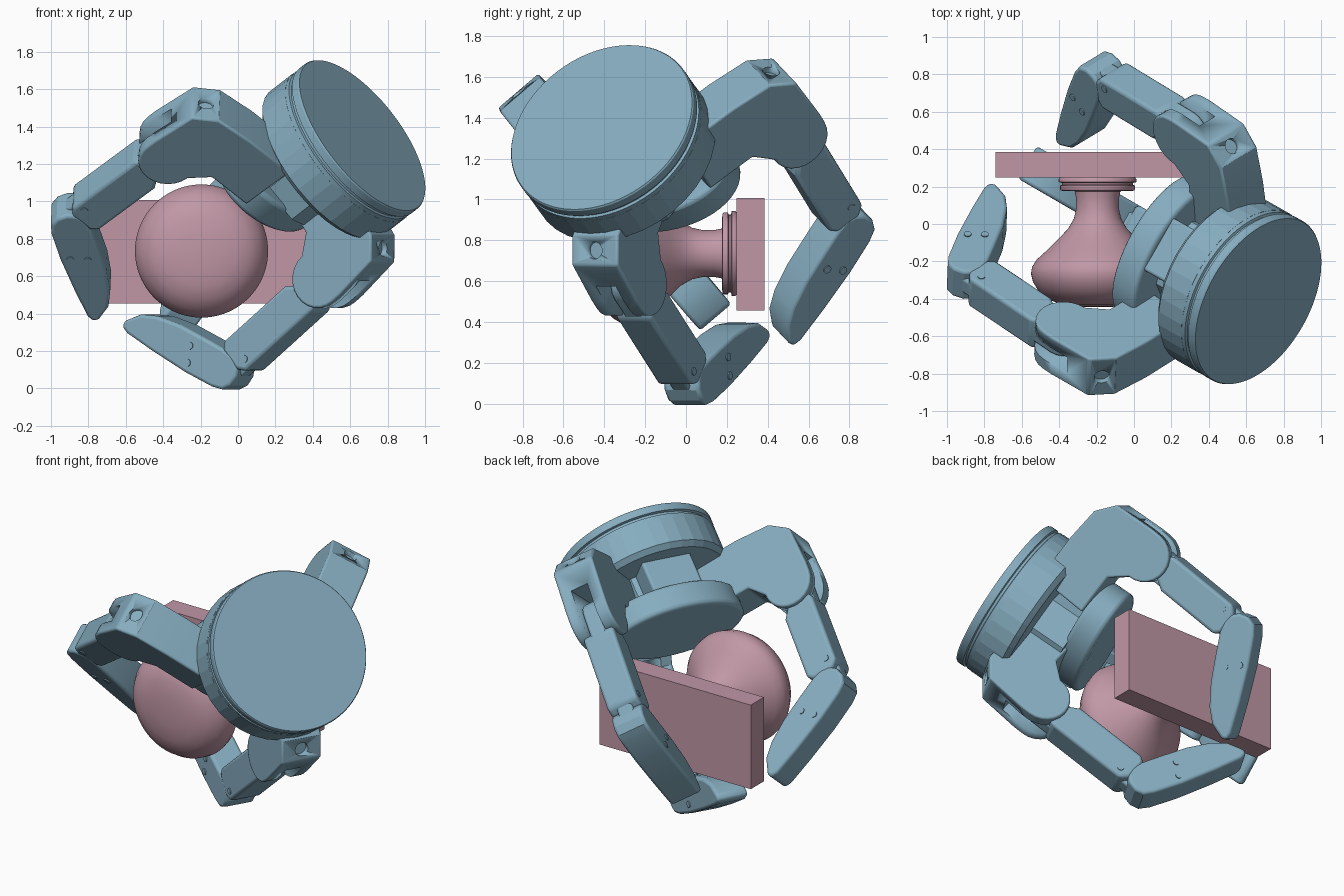
import bpy, bmesh
from math import sin, cos, pi, radians
from mathutils import Vector, Matrix

if "Cube" in bpy.data.objects:
    bpy.data.objects.remove(bpy.data.objects["Cube"])


def material(name, col):
    m = bpy.data.materials.new(name)
    m.diffuse_color = (*col, 1)
    m.use_nodes = True
    m.node_tree.nodes["Principled BSDF"].inputs["Base Color"].default_value = m.diffuse_color
    return m


BLUE = material("blue_metal", (0.24, 0.42, 0.53))
PINK = material("pink_knob", (0.53, 0.31, 0.38))


def frame(origin, x, y):
    """Matrix with local x, y (made orthogonal) and z = x cross y."""
    y = Vector(y).normalized()
    x = Vector(x)
    x = (x - y * x.dot(y)).normalized()
    m = Matrix((x, y, x.cross(y))).transposed().to_4x4()
    m.translation = origin
    return m


def finish(name, bm, matrix, mat, bevel=0, smooth=30):
    bmesh.ops.recalc_face_normals(bm, faces=bm.faces)
    me = bpy.data.meshes.new(name)
    bm.to_mesh(me)
    bm.free()
    ob = bpy.data.objects.new(name, me)
    bpy.context.collection.objects.link(ob)
    ob.matrix_world = matrix
    me.materials.append(mat)
    if smooth:
        bpy.ops.object.select_all(action='DESELECT')
        ob.select_set(True)
        bpy.context.view_layer.objects.active = ob
        bpy.ops.object.shade_smooth_by_angle(angle=radians(smooth))
    if bevel:
        b = ob.modifiers.new("bevel", 'BEVEL')
        b.width, b.segments, b.limit_method = bevel, 3, 'ANGLE'
        b.angle_limit = radians(40)
    return ob


def prism(name, pts, z0, z1, matrix, mat=BLUE, bevel=0.015):
    bm = bmesh.new()
    f = bm.faces.new([bm.verts.new((p[0], p[1], z0)) for p in pts])
    ext = bmesh.ops.extrude_face_region(bm, geom=[f])
    vs = [g for g in ext['geom'] if isinstance(g, bmesh.types.BMVert)]
    bmesh.ops.translate(bm, verts=vs, vec=(0, 0, z1 - z0))
    if len(bm.faces) == len(pts) + 1:
        bm.faces.new([v for v in bm.verts if abs(v.co.z - z0) < 1e-6])
    return finish(name, bm, matrix, mat, bevel)


def lathe(name, prof, matrix, mat=BLUE, segs=72, smooth=30):
    """Turn (radius, height) points about local y."""
    bm = bmesh.new()
    vs = [bm.verts.new((r, h, 0)) for r, h in prof]
    es = [bm.edges.new(e) for e in zip(vs, vs[1:])]
    bmesh.ops.spin(bm, geom=vs + es, cent=(0, 0, 0), axis=(0, 1, 0), angle=2 * pi, steps=segs)
    bmesh.ops.remove_doubles(bm, verts=bm.verts, dist=1e-4)
    return finish(name, bm, matrix, mat, 0, smooth)


def arc(r, a0, a1, n, cx=0, cy=0):
    return [(cx + r * cos(radians(a0 + (a1 - a0) * i / n)),
             cy + r * sin(radians(a0 + (a1 - a0) * i / n))) for i in range(n + 1)]


def disc(name, r, h, matrix):
    return lathe(name, [(0, -h), (r, -h), (r, h), (0, h)], matrix, segs=24)


# Gripper axis: from the round base toward the fingertips
C0 = Vector((0.665, -0.413, 1.353))
AX = Vector((-0.72, 0.41, -0.56)).normalized()
OB = Vector((0.48, -0.28, -0.83))
base = frame(C0, OB, AX)

# Round base
lathe("base_cap", [(0, 0), (.485, 0), (.49, .008), (.49, .05), (.475, .055), (.475, .07),
                   (.488, .075), (.488, .1), (0, .1)], base, segs=96)
lathe("base_body", [(0, .1), (.49, .1), (.49, .27), (.46, .30), (0, .30)], base, segs=36, smooth=0)

# Hub and palm
lathe("hub", [(0, .28), (.27, .28), (.27, .52), (0, .52)], base, segs=8, smooth=0)
prism("hub_block", [(-.36, .29), (-.1, .29), (-.1, .53), (-.36, .53)], -.16, .16, base)
palm_pts = [(.29 * cos(t), .43 * sin(t)) for t in [2 * pi * i / 48 for i in range(48)]]
palm_mat = frame(C0 + AX * .5 - OB.normalized() * .11, OB, AX.cross(OB))
prism("palm", palm_pts, 0, .17, palm_mat, bevel=.025)

# Finger profiles: x outward, y along the finger, origin at the first hinge
KNUCKLE = [(-.5, -.43), (-.2, -.43), (.02, -.41), (.135, -.32), (.155, -.06)] \
    + arc(.155, 0, 180, 12) + [(-.24, -.1), (-.5, -.1)]
# Fingertip: x outward, y along the tip
TIP = [(.0, -.105), (.06, -.09), (.1, -.05), (.11, .02), (.1, .2), (.07, .43), (.04, .61),
       (.02, .65), (-.015, .65), (-.085, .57), (-.115, .47), (-.125, .32), (-.115, .15),
       (-.105, .02), (-.09, -.05), (-.05, -.09)]


def finger(tag, hinge, joint, out, turn):
    run = Vector(joint) - Vector(hinge)
    n = run.length
    m = frame(hinge, out, run)
    knuckle = prism(tag + "_knuckle", KNUCKLE, -.13, .13, m, bevel=.012)
    # Slot for the link and bolt hole on the back corner
    slot = prism(tag + "_slot_cutter", [(-.19, -.17), (.3, -.17), (.3, .3), (-.19, .3)], -.055, .055, m, bevel=0)
    hole_m = m @ Matrix.Translation((.077, -.365, 0)) @ Matrix.Rotation(radians(-141), 4, 'Z')
    hole = disc(tag + "_hole_cutter", .042, .03, hole_m)
    for c in (slot, hole):
        c.hide_render = True
        b = knuckle.modifiers.new("cut", 'BOOLEAN')
        b.operation, b.object, b.solver = 'DIFFERENCE', c, 'EXACT'
    bpy.context.view_layer.update()
    dg = bpy.context.evaluated_depsgraph_get()
    me = bpy.data.meshes.new_from_object(knuckle.evaluated_get(dg))
    knuckle.modifiers.clear()
    knuckle.data = me
    for c in (slot, hole):
        bpy.data.objects.remove(c)
    # Middle link
    prism(tag + "_tongue", arc(.1, 180, 360, 8) + arc(.09, 0, 180, 8, 0, n), -.05, .05, m)
    e = n - .07
    prism(tag + "_link", [(-.105, .2), (-.06, .13), (.07, .1), (.105, .14), (.105, e - .045),
                          (.06, e), (-.07, e), (-.105, e - .035)], -.1, .1, m, bevel=.02)
    # Fingertip
    t = m @ Matrix.Translation((0, n, 0)) @ Matrix.Rotation(radians(turn), 4, 'Z')
    prism(tag + "_tip", TIP, -.1, .1, t, bevel=.03)
    # Screws on both sides
    for s in (-1, 1):
        for i, (x, y) in enumerate([(.045, .2), (-.045, .22)]):
            disc(f"{tag}_screw_{i}_{s}", .02, .006,
                 t @ Matrix.Translation((x, y, s * .1)) @ Matrix.Rotation(pi / 2, 4, 'X'))
        disc(f"{tag}_link_pin_{s}", .02, .005,
             m @ Matrix.Translation((.05, e - .08, s * .1)) @ Matrix.Rotation(pi / 2, 4, 'X'))


finger("front_finger", (-.375, -.61, 1.29), (-.89, -.265, .91), (-.69, -.45, .56), 57)
finger("lower_finger", (.485, -.28, .585), (-.045, .025, .105), OB, 60)
finger("back_finger", (.295, .5, 1.345), (-.175, .785, .88), (-.1, .8, .6), 59)

# Door plate and knob
prism("door_plate", [(-.74, .248), (.36, .248), (.36, .385), (-.74, .385)], .455, 1.007,
      Matrix.Identity(4), PINK, 0)
KNOB = [(0, -.445), (.1, -.442), (.19, -.43), (.26, -.405), (.315, -.36), (.345, -.31), (.356, -.265),
        (.35, -.23), (.325, -.19), (.27, -.14), (.21, -.08), (.157, -.025), (.126, .03), (.115, .08),
        (.115, .14), (.122, .175), (.195, .178), (.2, .185), (.2, .205), (.19, .21), (.19, .22),
        (.208, .224), (.208, .24), (.2, .25), (0, .25)]
lathe("door_knob", KNOB, Matrix.Translation((-.195, 0, .735)), PINK, smooth=40)
